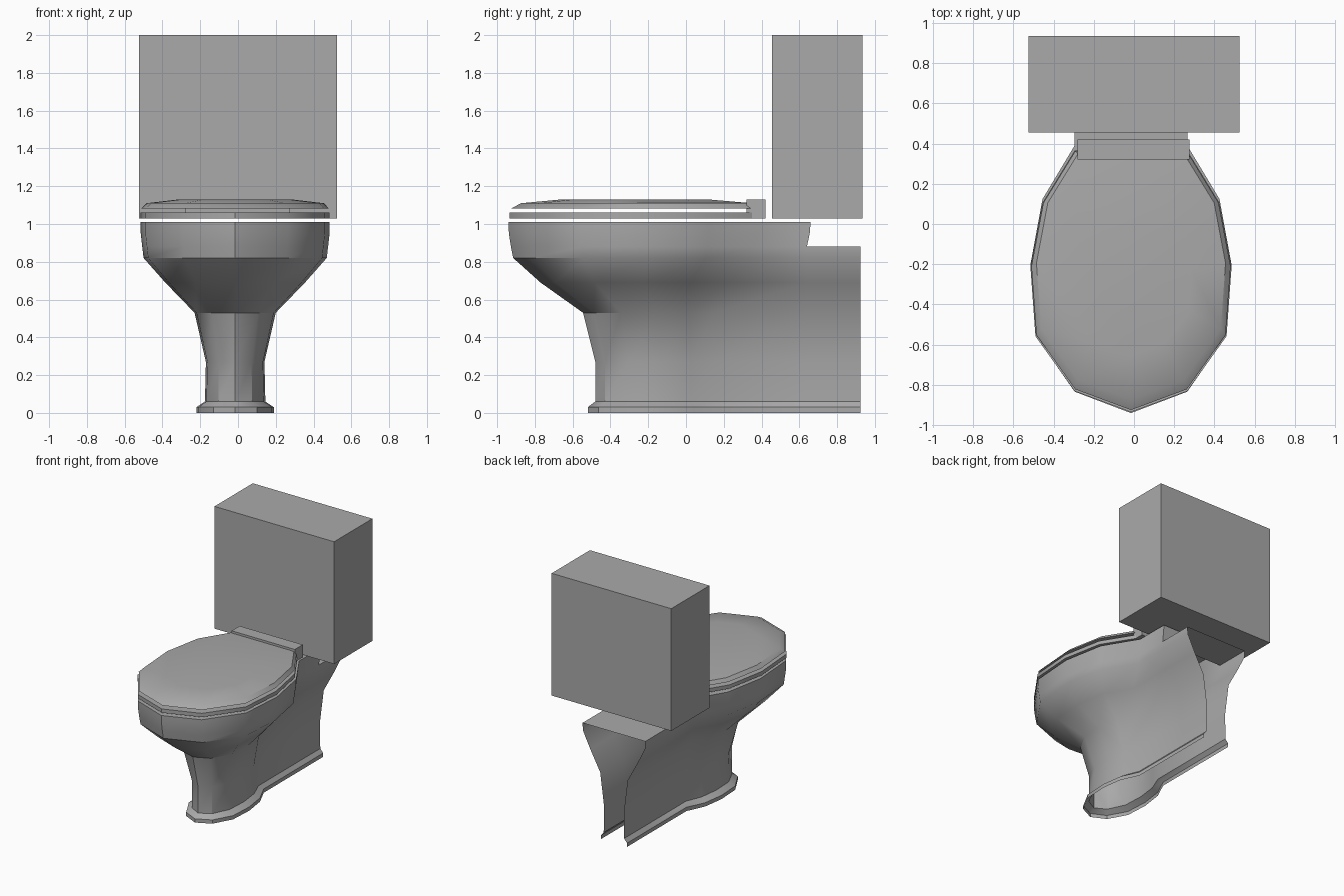
import bpy, bmesh, math

cube = bpy.data.objects.get("Cube")
if cube:
    bpy.data.objects.remove(cube, do_unlink=True)

CX = -0.015                      # bowl sits slightly off the tank's centre line
REAR, STEP = 0.925, 0.64         # back of the pedestal, back of the raised rim

mat = bpy.data.materials.new("grey_ceramic")
mat.use_nodes = True
GREY = (0.4, 0.4, 0.4, 1)
mat.diffuse_color = GREY
mat.node_tree.nodes["Principled BSDF"].inputs["Base Color"].default_value = GREY

# Half outline in plan: (share of half width, share of length from the front)
HALF = [(0.56, 0.08), (0.95, 0.29), (1, 0.555), (0.88, 0.80), (0.56, 1)]


def outline(hw, front, back):
    """Open egg outline, from back right round the front to back left."""
    pts = [(s * hw, front + t * (back - front)) for s, t in HALF]
    return [(-x, y) for x, y in reversed(pts)] + [(0, front)] + pts


def extend(pts, *ys):
    """Carry both ends of the outline straight back to each y."""
    x = pts[-1][0]
    for y in ys:
        pts = [(-x, y)] + pts + [(x, y)]
    return pts


def scaled(pts, k, cy, ymax=9):
    return [(x * k, min(cy + (y - cy) * k, ymax)) for x, y in pts]


def ring(bm, pts, z):
    return [bm.verts.new((x + CX, y, z)) for x, y in pts]


def bridge(bm, a, b, closed):
    n = len(a)
    for i in range(n if closed else n - 1):
        j = (i + 1) % n
        bm.faces.new((a[i], a[j], b[j], b[i]))


def finish(bm, name, angle=35):
    bmesh.ops.remove_doubles(bm, verts=bm.verts, dist=0.0005)
    bmesh.ops.recalc_face_normals(bm, faces=bm.faces)
    mesh = bpy.data.meshes.new(name)
    bm.to_mesh(mesh)
    bm.free()
    mesh.materials.append(mat)
    obj = bpy.data.objects.new(name, mesh)
    bpy.context.collection.objects.link(obj)
    bpy.ops.object.select_all(action="DESELECT")
    obj.select_set(True)
    bpy.context.view_layer.objects.active = obj
    bpy.ops.object.shade_smooth_by_angle(angle=math.radians(angle))
    return obj


def box(name, x0, x1, y0, y1, z0, z1):
    bm = bmesh.new()
    a, b = ([bm.verts.new((x, y, z)) for x, y in
             ((x0, y0), (x1, y0), (x1, y1), (x0, y1))] for z in (z0, z1))
    bridge(bm, a, b, True)
    bm.faces.new(a)
    bm.faces.new(b)
    return finish(bm, name)


# Pedestal and bowl: one shell, open underneath and at the back
bm = bmesh.new()
LOWER = [  # height, half width, front y, y where the straight rear begins
    (0, 0.205, -0.52, 0.18), (0.03, 0.205, -0.52, 0.18),
    (0.06, 0.16, -0.48, 0.15), (0.27, 0.155, -0.48, 0.15),
    (0.53, 0.215, -0.545, 0.15), (0.69, 0.37, -0.77, 0.22),
    (0.82, 0.485, -0.915, 0.36), (0.88, 0.492, -0.927, 0.37)]
rings = [ring(bm, extend(outline(hw, f, b), STEP, REAR), z)
         for z, hw, f, b in LOWER]
for a, b in zip(rings, rings[1:]):
    bridge(bm, a, b, False)
top = rings[-1]
bm.faces.new((top[0], top[1], top[-2], top[-1]))      # rear deck

# Raised rim, closed behind
rim = extend(outline(0.5, -0.94, 0.39), 0.66)
prev = top[1:-1]
for z, pts in ((0.95, extend(outline(0.5, -0.938, 0.38), 0.655)), (1.01, rim)):
    cur = ring(bm, pts, z)
    bridge(bm, prev, cur, True)
    prev = cur

# Basin sunk into the rim
for k, z in ((0.75, 1.01), (0.62, 0.82), (0.4, 0.66)):
    cur = ring(bm, scaled(rim, k, -0.25, 0.6 * k - 0.25), z)
    bridge(bm, prev, cur, True)
    prev = cur
bm.faces.new(prev)
finish(bm, "pedestal_and_bowl")

# Seat ring
PLAN = outline(0.5, -0.935, 0.365)
bm = bmesh.new()
hole = scaled(PLAN, 0.7, -0.25)
loops = [ring(bm, p, z) for p, z in
         ((PLAN, 1.03), (PLAN, 1.06), (hole, 1.06), (hole, 1.03))]
for i in range(4):
    bridge(bm, loops[i], loops[(i + 1) % 4], True)
finish(bm, "seat")

# Domed lid
bm = bmesh.new()
loops = [ring(bm, scaled(PLAN, k, cy), z) for k, cy, z in
         ((0.99, 0.1, 1.083), (0.94, 0.1, 1.11), (0.6, -0.25, 1.13))]
for a, b in zip(loops, loops[1:]):
    bridge(bm, a, b, True)
bm.faces.new(loops[0])
bm.faces.new(loops[-1])
finish(bm, "lid")

# Hinge block and water tank
box("hinge", -0.28, 0.275, 0.32, 0.42, 1.03, 1.13)
box("tank", -0.525, 0.525, 0.455, 0.935, 1.03, 2.0)
